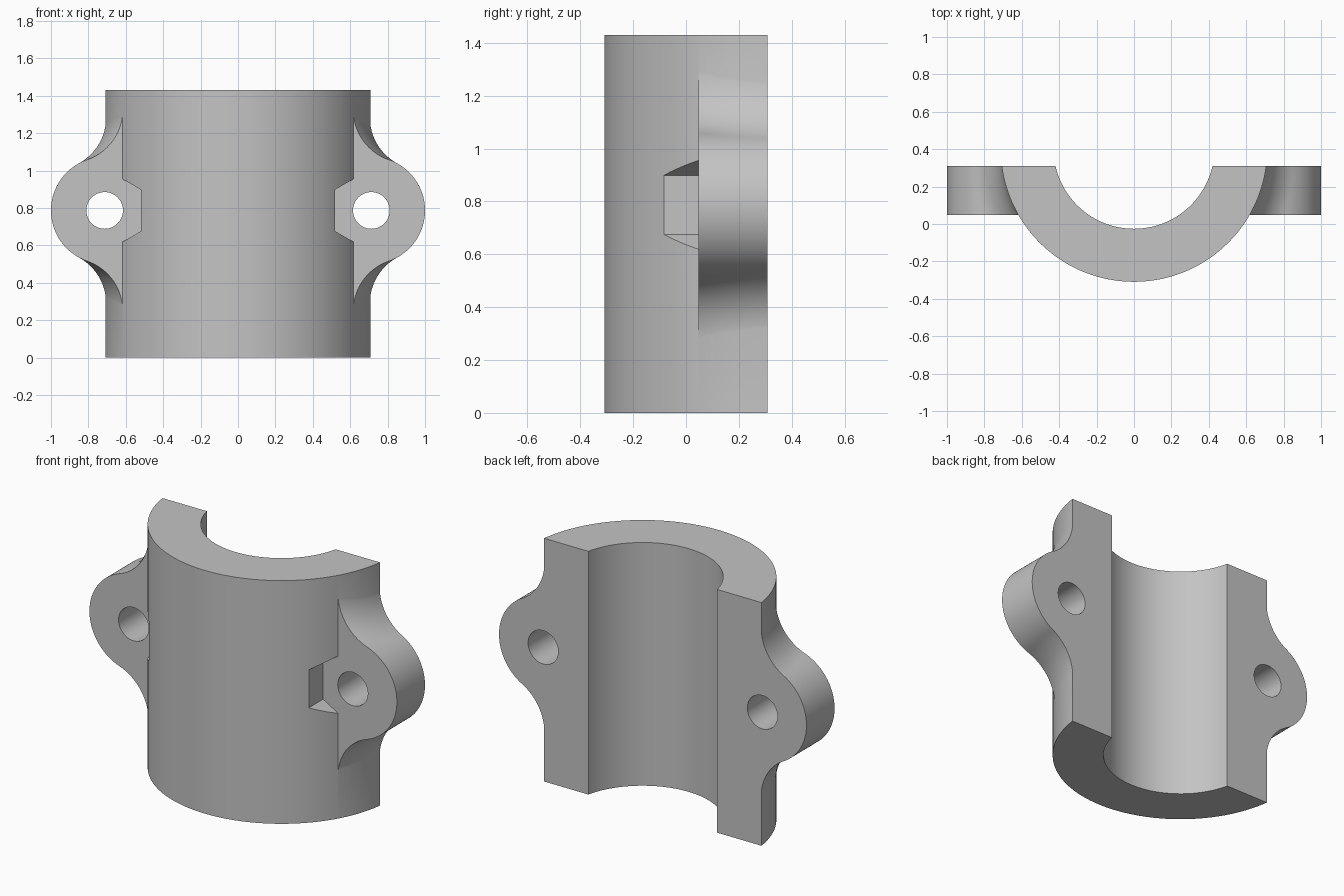
import bpy, bmesh
from math import pi, sin, cos, sqrt, atan2, radians

if "Cube" in bpy.data.objects:
    bpy.data.objects.remove(bpy.data.objects["Cube"])

HEIGHT, BACK, FRONT = 1.43, 0.309, 0.048      # saddle height, lug back and front y
AXIS_Y, R_OUT, R_IN = 0.4045, 0.7135, 0.43    # bore axis and radii
LUG_X, LUG_Z, LUG_R = 0.713, 0.787, 0.287     # bolt lug centre and radius
FILLET, HOLE_R, HEX_R = 0.28, 0.098, 0.223

grey = bpy.data.materials.new("plain grey")
grey.use_nodes = True
grey.diffuse_color = (0.55, 0.55, 0.55, 1)
grey.node_tree.nodes["Principled BSDF"].inputs["Base Color"].default_value = grey.diffuse_color


def loft(name, slices):
    """Solid through matching closed loops of 3D points."""
    bm = bmesh.new()
    loops = [[bm.verts.new(p) for p in pts] for pts in slices]
    n = len(loops[0])
    for a, b in zip(loops, loops[1:]):
        for i in range(n):
            j = (i + 1) % n
            bm.faces.new((a[i], a[j], b[j], b[i]))
    bm.faces.new(loops[0])
    bm.faces.new(loops[-1])
    bmesh.ops.recalc_face_normals(bm, faces=bm.faces)
    mesh = bpy.data.meshes.new(name)
    bm.to_mesh(mesh)
    bm.free()
    mesh.materials.append(grey)
    obj = bpy.data.objects.new(name, mesh)
    bpy.context.collection.objects.link(obj)
    return obj


def arc(cx, cy, r, start, end, n):
    return [(cx + r * cos(start + (end - start) * i / n),
             cy + r * sin(start + (end - start) * i / n)) for i in range(n + 1)]


def combine(target, tool, operation):
    mod = target.modifiers.new(operation.title(), 'BOOLEAN')
    mod.operation, mod.solver, mod.object = operation, 'EXACT', tool
    bpy.context.view_layer.objects.active = target
    bpy.ops.object.modifier_apply(modifier=mod.name)
    bpy.data.objects.remove(tool)


def saddle_profile():
    """Part ring, cut flat at the back."""
    a, b = [atan2(BACK - AXIS_Y, sqrt(r * r - (BACK - AXIS_Y) ** 2)) for r in (R_OUT, R_IN)]
    return arc(0, AXIS_Y, R_OUT, -pi - a, a, 96) + arc(0, AXIS_Y, R_IN, b, -pi - b, 72)


def lug_profile(y):
    """Round ear blended by a rolling fillet into the saddle wall at depth y."""
    wall = sqrt(R_OUT ** 2 - (AXIS_Y - y) ** 2) - 0.002
    dx = wall + FILLET - LUG_X
    dz = sqrt((LUG_R + FILLET) ** 2 - dx * dx)
    t = atan2(dz, dx)
    upper = arc(LUG_X + dx, LUG_Z + dz, FILLET, pi, pi + t, 20)
    ear = arc(LUG_X, LUG_Z, LUG_R, t, -t, 48)[1:-1]
    lower = [(x, 2 * LUG_Z - z) for x, z in reversed(upper)]
    pts = upper + ear + lower
    return [(0.5, pts[0][1])] + pts + [(0.5, pts[-1][1])]


def prism_y(name, side, profile, y0, y1):
    return loft(name, [[(side * x, y, z) for x, z in profile] for y in (y0, y1)])


# Half-round saddle
clamp = loft("clamp_half", [[(x, y, z) for x, y in saddle_profile()] for z in (0, HEIGHT)])

for side in (1, -1):
    # Hexagonal bolt head pocket in the wall
    hexagon = arc(LUG_X, LUG_Z, HEX_R, radians(30), radians(330), 5)
    combine(clamp, prism_y("pocket", side, hexagon, FRONT, -0.5), 'DIFFERENCE')
    # Bolt lug
    depths = [FRONT + (BACK - FRONT) * i / 10 for i in range(11)]
    lug = loft("lug", [[(side * x, y, z) for x, z in lug_profile(y)] for y in depths])
    combine(clamp, lug, 'UNION')
    # Bolt hole
    circle = arc(LUG_X, LUG_Z, HOLE_R, 0, 2 * pi, 48)[:-1]
    combine(clamp, prism_y("hole", side, circle, -0.5, 0.5), 'DIFFERENCE')

# Smooth curved walls, sharp edges
bpy.ops.object.select_all(action='DESELECT')
clamp.select_set(True)
bpy.context.view_layer.objects.active = clamp
bpy.ops.object.shade_smooth_by_angle(angle=radians(25))
